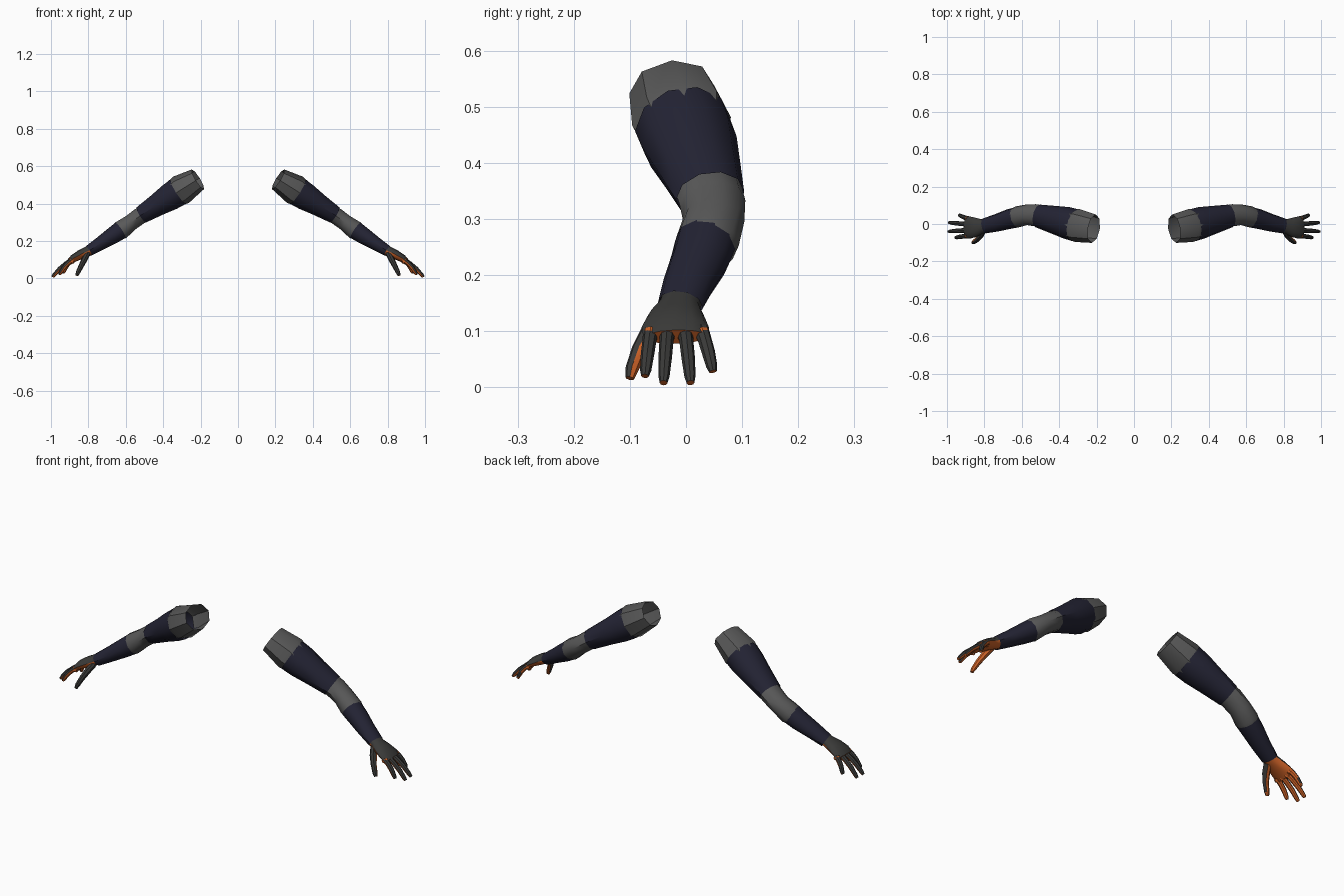
import bpy, bmesh, math
from mathutils import Vector

cube = bpy.data.objects.get("Cube")
if cube:
    bpy.data.objects.remove(cube)


def material(name, rgb):
    m = bpy.data.materials.new(name)
    m.use_nodes = True
    m.diffuse_color = (*rgb, 1)
    bsdf = next(n for n in m.node_tree.nodes if n.type == 'BSDF_PRINCIPLED')
    bsdf.inputs["Base Color"].default_value = (*rgb, 1)
    bsdf.inputs["Roughness"].default_value = 0.8
    return m


GREY = material("grey cloth", (0.1, 0.1, 0.1))
NAVY = material("navy cloth", (0.017, 0.017, 0.034))
GLOVE = material("charcoal glove", (0.042, 0.042, 0.04))
ORANGE = material("orange grip", (0.6, 0.12, 0.02))


def loft(name, rings, mats, sides=8, cap_start=False, cap_end=False, rule=None):
    """Skin rings of (x, y, z, side radius, upright radius), mirrored to both arms."""
    bm = bmesh.new()
    centres = [Vector(r[:3]) for r in rings]
    loops = []
    for i, (c, r) in enumerate(zip(centres, rings)):
        t = (centres[min(i + 1, len(rings) - 1)] - centres[max(i - 1, 0)]).normalized()
        u = Vector((0, 1, 0))
        u = (u - t * u.dot(t)).normalized()
        v = t.cross(u)
        loop = []
        for k in range(sides):
            a = math.tau * k / sides
            loop.append(bm.verts.new(c + u * r[3] * math.cos(a) + v * r[4] * math.sin(a)))
        loops.append(loop)
    for i in range(len(loops) - 1):
        a, b = loops[i], loops[i + 1]
        for k in range(sides):
            n = (k + 1) % sides
            f = bm.faces.new((a[k], a[n], b[n], b[k]))
            f.normal_update()
            if rule:
                f.material_index = rule(f.normal, i)
    if cap_start:
        bm.faces.new(loops[0][::-1])
    if cap_end:
        f = bm.faces.new(loops[-1])
        f.material_index = len(mats) - 1
    mesh = bpy.data.meshes.new(name)
    bm.to_mesh(mesh)
    bm.free()
    for m in mats:
        mesh.materials.append(m)
    ob = bpy.data.objects.new(name, mesh)
    bpy.context.collection.objects.link(ob)
    mirror = ob.modifiers.new("both sides", 'MIRROR')
    mirror.use_mirror_merge = False
    bpy.ops.object.select_all(action='DESELECT')
    ob.select_set(True)
    bpy.context.view_layer.objects.active = ob
    bpy.ops.object.shade_smooth_by_angle(angle=math.radians(42))
    return ob


def facing(direction, limit):
    d = Vector(direction).normalized()
    return lambda n, i: 1 if n.dot(d) > limit else 0


# Sleeve sections, from the open shoulder to the wrist
loft("shoulder_sleeve", [
    (0.215, -0.025, 0.53, 0.077, 0.062),
    (0.305, -0.008, 0.474, 0.089, 0.082),
    (0.33, -0.003, 0.457, 0.083, 0.076)], [GREY])
loft("upper_arm_sleeve", [
    (0.315, -0.006, 0.467, 0.087, 0.081),
    (0.36, 0.006, 0.438, 0.086, 0.077),
    (0.43, 0.023, 0.394, 0.075, 0.063),
    (0.515, 0.043, 0.341, 0.062, 0.05)], [NAVY], sides=10)
loft("elbow_sleeve", [
    (0.495, 0.04, 0.353, 0.06, 0.046),
    (0.53, 0.047, 0.33, 0.059, 0.047),
    (0.575, 0.049, 0.297, 0.055, 0.046),
    (0.625, 0.038, 0.259, 0.057, 0.053),
    (0.645, 0.032, 0.245, 0.05, 0.047)], [GREY], sides=10)
loft("forearm_sleeve", [
    (0.63, 0.035, 0.256, 0.055, 0.051),
    (0.67, 0.026, 0.229, 0.053, 0.047),
    (0.735, 0.006, 0.187, 0.047, 0.038),
    (0.8, -0.01, 0.146, 0.041, 0.03)], [NAVY], sides=10)

# Glove: charcoal back with an orange palm
PALM = (-0.6, 0, -0.8)
loft("hand", [
    (0.78, -0.007, 0.158, 0.038, 0.028),
    (0.81, -0.012, 0.143, 0.038, 0.026),
    (0.845, -0.017, 0.126, 0.051, 0.025),
    (0.88, -0.019, 0.107, 0.06, 0.021),
    (0.9, -0.018, 0.09, 0.058, 0.016)],
    [GLOVE, ORANGE], sides=12, cap_start=True, cap_end=True, rule=facing(PALM, 0.1))

# Fingers: knuckle y, then tip x, y, z
FINGERS = {
    "index_finger": (-0.062, 0.955, -0.073, 0.02),
    "middle_finger": (-0.033, 0.992, -0.04, 0.008),
    "ring_finger": (-0.002, 0.99, 0.008, 0.008),
    "little_finger": (0.027, 0.935, 0.048, 0.028),
}
for name, (ky, tx, ty, tz) in FINGERS.items():
    knuckle, tip = Vector((0.883, ky, 0.102)), Vector((tx, ty, tz))
    rings = []
    for s, r in ((0, 0.014), (0.3, 0.0125), (0.6, 0.012), (0.9, 0.01), (1, 0.007)):
        p = knuckle.lerp(tip, s) + Vector((0.6, 0, 0.8)) * 0.008 * math.sin(math.pi * s)
        rings.append((*p, r, r))
    loft(name, rings, [GLOVE, ORANGE], cap_end=True, rule=facing(PALM, 0.3))
    # Thin orange band over each knuckle
    a, b = knuckle.lerp(tip, 0.06), knuckle.lerp(tip, 0.16)
    loft(name + "_knuckle_band", [(*a, 0.014, 0.017), (*b, 0.0135, 0.0165)], [ORANGE])

loft("thumb", [
    (0.805, -0.03, 0.132, 0.02, 0.016),
    (0.822, -0.062, 0.1, 0.019, 0.016),
    (0.838, -0.083, 0.068, 0.014, 0.014),
    (0.855, -0.096, 0.033, 0.012, 0.012),
    (0.862, -0.1, 0.016, 0.008, 0.008)],
    [GLOVE, ORANGE], cap_start=True, cap_end=True, rule=facing((0.4, 0.8, -0.4), 0.2))
